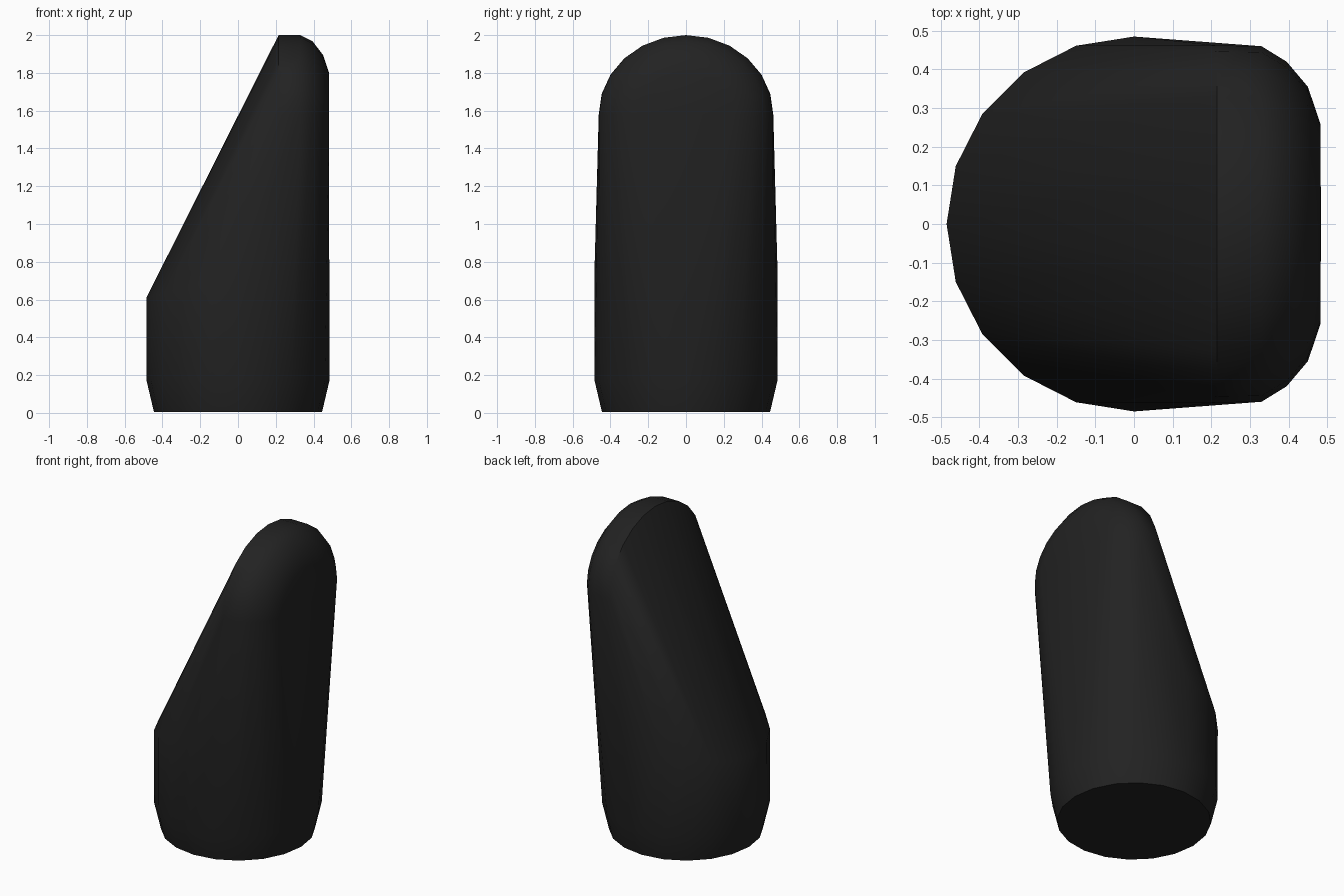
import bpy, bmesh
from math import sin, cos, pi, radians

if "Cube" in bpy.data.objects:
    bpy.data.objects.remove(bpy.data.objects["Cube"])

bm = bmesh.new()


def ring(radius, z_at, start=0.0, end=2 * pi, steps=20):
    """Horizontal ring or arc; z_at gives the height for each x."""
    for i in range(steps + 1):
        a = start + (end - start) * i / steps
        if end - start > 6.2 and i == steps:
            break
        x, y = radius * cos(a), radius * sin(a)
        bm.verts.new((x, y, z_at(x)))


def arch(x, half_width, height, base=1.58, steps=12):
    """Upright half-ellipse in the yz plane."""
    for i in range(steps + 1):
        a = pi * i / steps
        bm.verts.new((x, half_width * cos(a), base + height * sin(a)))


# round foot, narrower at the floor
ring(0.445, lambda x: 0.005)
ring(0.484, lambda x: 0.17)
# slightly tilted rim where the slope begins, rear half only
ring(0.485, lambda x: 0.61 + 0.26 * (x + 0.485), pi / 2, 3 * pi / 2, 10)
# arched head: slope edge, then rounded shoulder to the flat side
for x, w, h in ((0.215, 0.462, 0.42), (0.33, 0.46, 0.42), (0.395, 0.42, 0.387),
                (0.45, 0.355, 0.315), (0.482, 0.26, 0.22)):
    arch(x, w, h)

# skin the convex body
hull = bmesh.ops.convex_hull(bm, input=bm.verts[:])
bmesh.ops.delete(bm, geom=[v for v in bm.verts if not v.link_faces], context='VERTS')
bmesh.ops.dissolve_limit(bm, angle_limit=radians(1), verts=bm.verts[:], edges=bm.edges[:])
bmesh.ops.recalc_face_normals(bm, faces=bm.faces[:])

mesh = bpy.data.meshes.new("sloped_keycap_body")
bm.to_mesh(mesh)
bm.free()
body = bpy.data.objects.new("sloped_body", mesh)
bpy.context.collection.objects.link(body)

mat = bpy.data.materials.new("black")
mat.diffuse_color = (0.016, 0.016, 0.016, 1)
mat.use_nodes = True
mat.node_tree.nodes["Principled BSDF"].inputs["Base Color"].default_value = mat.diffuse_color
mesh.materials.append(mat)

bpy.context.view_layer.objects.active = body
body.select_set(True)
bpy.ops.object.shade_smooth_by_angle(angle=radians(45))
